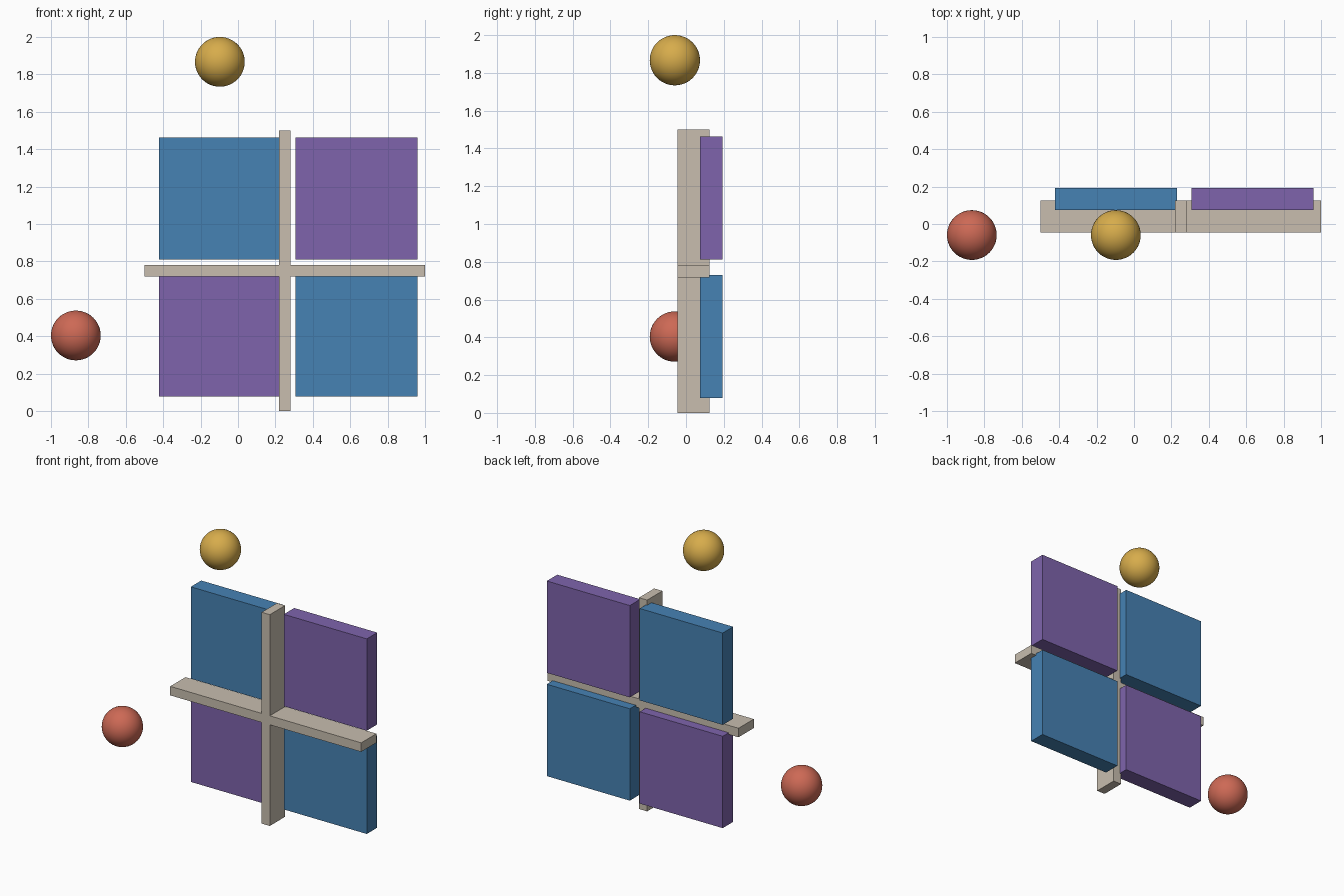
import bpy
import bmesh

default_cube = bpy.data.objects.get("Cube")
if default_cube:
    bpy.data.objects.remove(default_cube, do_unlink=True)


def make_material(name, rgb):
    mat = bpy.data.materials.new(name)
    mat.use_nodes = True
    colour = (*rgb, 1.0)
    mat.diffuse_color = colour
    mat.node_tree.nodes["Principled BSDF"].inputs["Base Color"].default_value = colour
    return mat


blue = make_material("steel blue", (0.061, 0.223, 0.456))
purple = make_material("purple", (0.209, 0.127, 0.413))
stone = make_material("warm stone", (0.578, 0.515, 0.429))
red = make_material("clay red", (0.610, 0.141, 0.091))
gold = make_material("gold", (0.679, 0.413, 0.071))


def prism(name, outline, y_front, y_back, mat):
    """Extrude an x-z outline from front to back."""
    bm = bmesh.new()
    face = bm.faces.new([bm.verts.new((x, y_front, z)) for x, z in outline])
    back = bmesh.ops.extrude_face_region(bm, geom=[face])
    moved = [v for v in back["geom"] if isinstance(v, bmesh.types.BMVert)]
    bmesh.ops.translate(bm, verts=moved, vec=(0, y_back - y_front, 0))
    bmesh.ops.recalc_face_normals(bm, faces=bm.faces)
    mesh = bpy.data.meshes.new(name)
    bm.to_mesh(mesh)
    bm.free()
    mesh.materials.append(mat)
    obj = bpy.data.objects.new(name, mesh)
    bpy.context.collection.objects.link(obj)
    return obj


def ball(name, x, z, mat):
    bpy.ops.mesh.primitive_uv_sphere_add(
        segments=48, ring_count=24, radius=0.133, location=(x, -0.059, z))
    obj = bpy.context.object
    obj.name = name
    obj.data.materials.append(mat)
    bpy.ops.object.shade_smooth()


# Crossed divider bars as one solid
cx, cz, arm, half = 0.25, 0.75, 0.75, 0.032
cross = []
for sx, sz in ((1, 1), (-1, 1), (-1, -1), (1, -1)):
    corner = [(arm, half), (half, half), (half, arm)]
    if sx != sz:
        corner.reverse()
    cross += [(cx + sx * a, cz + sz * b) for a, b in corner]
prism("divider_cross", cross, -0.046, 0.125, stone)

# Four square panels in a checkered arrangement
columns = {"right": -0.097, "left": 0.633}
rows = {"lower": 0.404, "upper": 1.137}
side = 0.326
for col, (x_name, x) in enumerate(columns.items()):
    for row, (z_name, z) in enumerate(rows.items()):
        square = [(x - side, z - side), (x + side, z - side),
                  (x + side, z + side), (x - side, z + side)]
        prism(f"{z_name}_{x_name}_panel", square, 0.075, 0.192,
              purple if col == row else blue)

# Marker balls above one column and beside one row
ball("top_ball", columns["right"], 1.867, gold)
ball("side_ball", -0.867, rows["lower"], red)
